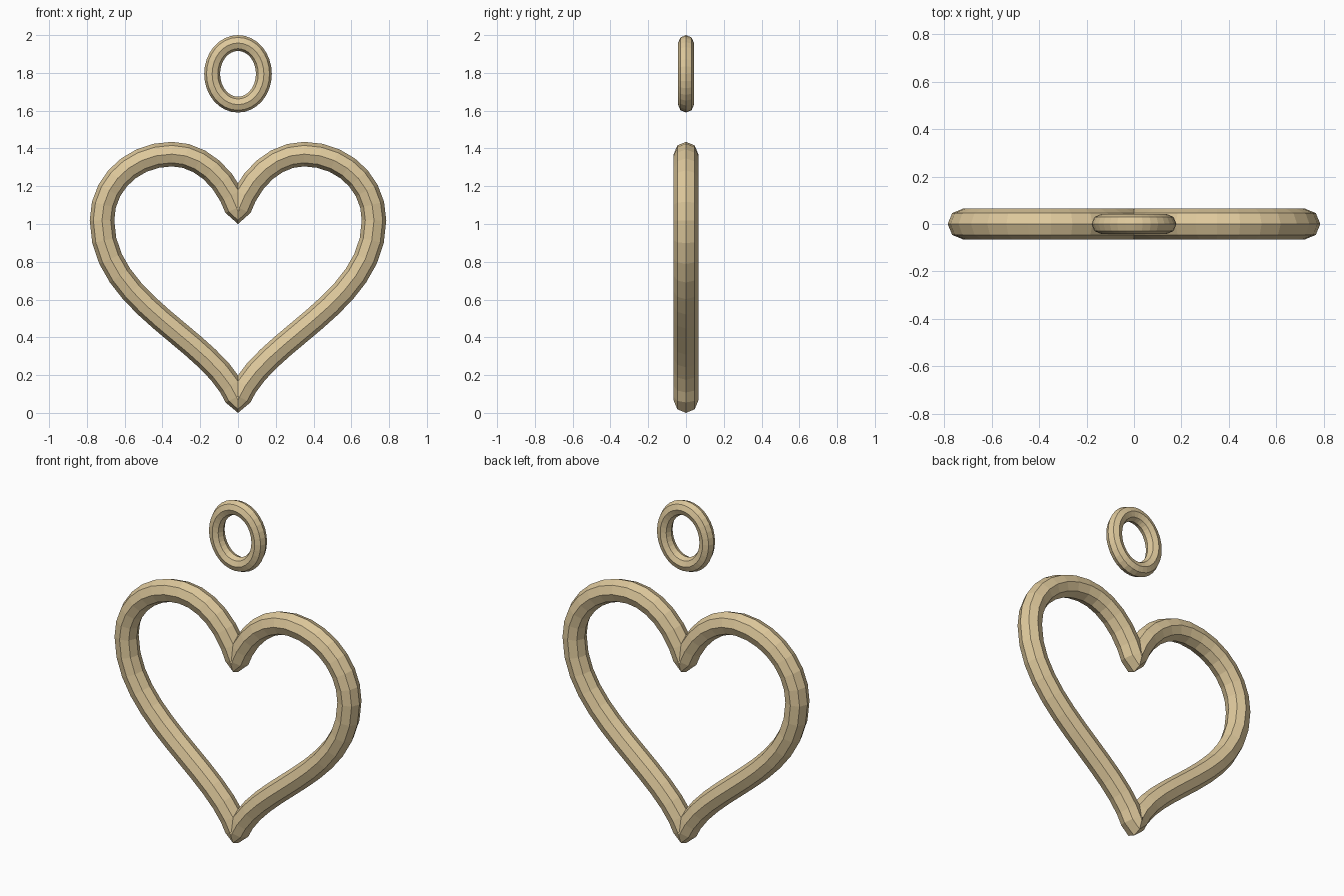
import bpy, bmesh
from math import cos, sin, tau
from mathutils import Vector

if "Cube" in bpy.data.objects:
    bpy.data.objects.remove(bpy.data.objects["Cube"])

gold = bpy.data.materials.new("pale_gold")
gold.diffuse_color = (0.73, 0.58, 0.33, 1)
gold.use_nodes = True
gold.node_tree.nodes["Principled BSDF"].inputs["Base Color"].default_value = gold.diffuse_color


def bezier(p, ts):
    a, b, c, d = (Vector(q) for q in p)
    return [a*(1-t)**3 + b*3*t*(1-t)**2 + c*3*t*t*(1-t) + d*t**3 for t in ts]


def closed_tube(name, path, radius, sides=8):
    """Sweep a faceted round section along a closed path in the xz plane."""
    bm = bmesh.new()
    rings = []
    n = len(path)
    for i, p in enumerate(path):
        t = (path[(i+1) % n] - path[i-1]).normalized()
        inward = Vector((-t.y, t.x))
        ring = []
        for k in range(sides):
            a = tau*k/sides
            q = p + inward*radius*cos(a)
            ring.append(bm.verts.new((q.x, radius*sin(a), q.y)))
        rings.append(ring)
    for i in range(n):
        r, s = rings[i], rings[(i+1) % n]
        for k in range(sides):
            j = (k+1) % sides
            bm.faces.new((r[k], s[k], s[j], r[j]))
    bmesh.ops.recalc_face_normals(bm, faces=bm.faces)
    me = bpy.data.meshes.new(name)
    bm.to_mesh(me)
    bm.free()
    me.materials.append(gold)
    ob = bpy.data.objects.new(name, me)
    bpy.context.collection.objects.link(ob)
    return ob


# heart frame: right half from bottom tip to notch, then mirrored
lower = bezier([(0, .065), (.12, .39), (.72, .57), (.72, 1.02)],
               [0, .02] + [i/12 for i in range(1, 12)])
shoulder = bezier([(.72, 1.02), (.72, 1.22), (.55, 1.37), (.35, 1.37)],
                  [i/7 for i in range(7)])
lobe = bezier([(.35, 1.37), (.2, 1.37), (.06, 1.25), (0, 1.065)],
              [i/6 for i in range(6)] + [.965, 1])
half = lower + shoulder + lobe
path = half + [Vector((-p.x, p.y)) for p in reversed(half[1:-1])]
closed_tube("heart_frame", path, 0.065)

# oval hanging loop
oval = [Vector((.137*cos(tau*i/32), 1.795 + .163*sin(tau*i/32))) for i in range(32)]
closed_tube("hanging_loop", oval, 0.042)
